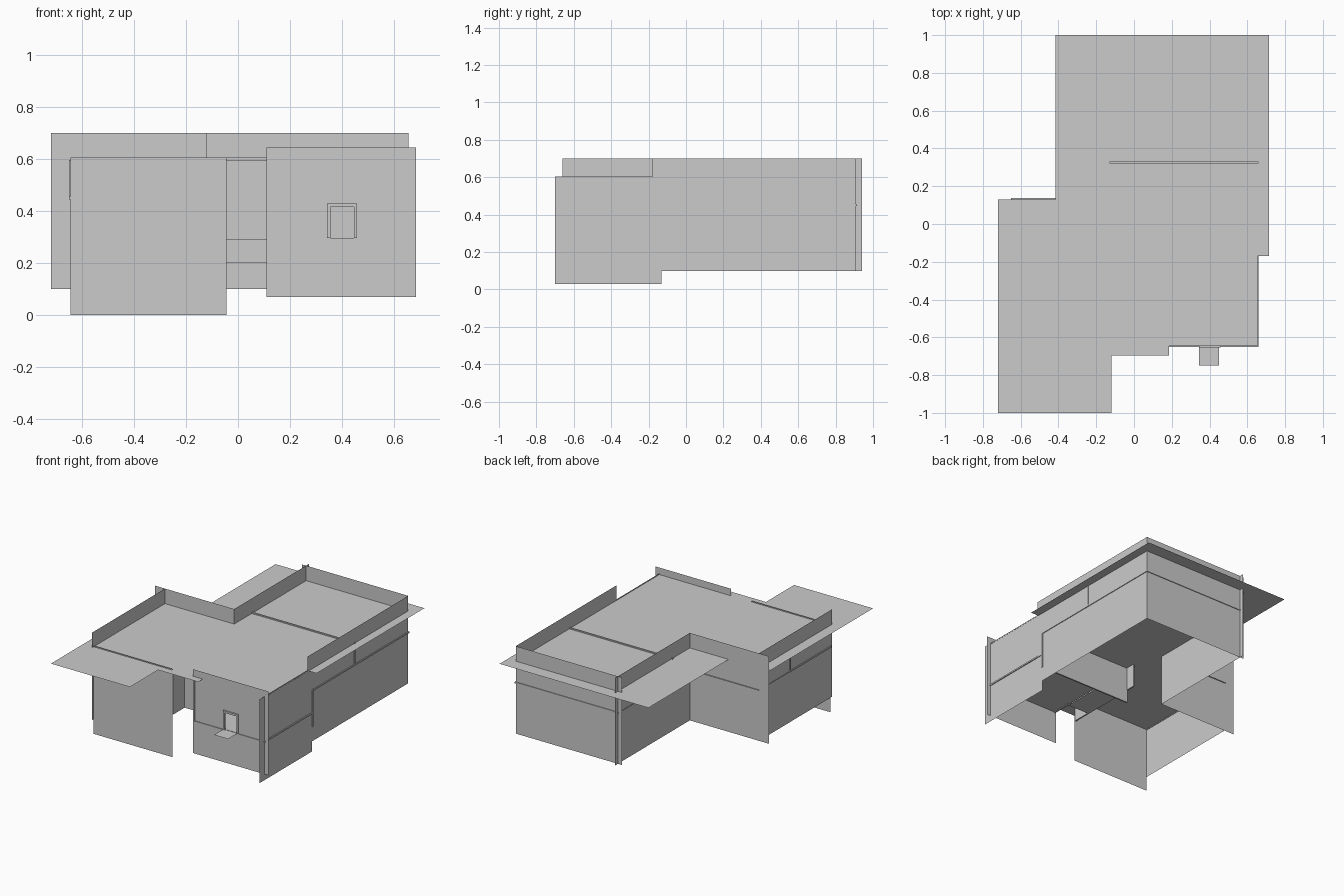
import bpy

if "Cube" in bpy.data.objects:
    bpy.data.objects.remove(bpy.data.objects["Cube"])

T = 0.01       # partition thickness
ROOF_Z = 0.597


def mesh_object(name, verts, faces):
    mesh = bpy.data.meshes.new(name)
    mesh.from_pydata(verts, [], faces)
    obj = bpy.data.objects.new(name, mesh)
    bpy.context.collection.objects.link(obj)
    return obj


def sheet(name, points, z):
    """Flat horizontal polygon."""
    return mesh_object(name, [(x, y, z) for x, y in points], [range(len(points))])


def rect(x0, x1, y0, y1):
    return [(x0, y0), (x1, y0), (x1, y1), (x0, y1)]


def wall_x(name, y, x0, x1, z0, z1):
    """Upright sheet running along x."""
    return mesh_object(name, [(x0, y, z0), (x1, y, z0), (x1, y, z1), (x0, y, z1)], [(0, 1, 2, 3)])


def wall_y(name, x, y0, y1, z0, z1):
    """Upright sheet running along y."""
    return mesh_object(name, [(x, y0, z0), (x, y1, z0), (x, y1, z1), (x, y0, z1)], [(0, 1, 2, 3)])


def box(name, x0, x1, y0, y1, z0, z1):
    v = [(x, y, z) for z in (z0, z1) for x, y in rect(x0, x1, y0, y1)]
    f = [(3, 2, 1, 0), (4, 5, 6, 7)] + [(i, (i + 1) % 4, (i + 1) % 4 + 4, i + 4) for i in range(4)]
    return mesh_object(name, v, f)


# Roof with stepped outline
sheet("roof", [(-0.72, -1), (-0.12, -1), (-0.12, -0.695), (0.185, -0.695), (0.185, -0.645),
               (0.655, -0.645), (0.655, -0.17), (0.715, -0.17), (0.715, 1),
               (-0.415, 1), (-0.415, 0.13), (-0.72, 0.13)], ROOF_Z)

# Outer walls, the tall ones rising past the roof as parapets
wall_x("front_left_wall", -0.645, -0.645, -0.045, 0, 0.605)
wall_y("left_wall", -0.645, -0.66, 0.13, 0.10, 0.70)
wall_x("left_rear_wall", 0.13, -0.72, -0.12, 0.10, 0.70)
wall_y("rear_left_wall", -0.12, 0.13, 0.94, 0.10, 0.70)
wall_x("back_wall", 0.91, -0.15, 0.655, 0.10, 0.70)
wall_y("right_rear_wall", 0.655, -0.18, 0.91, 0.10, 0.70)
wall_y("right_front_wall", 0.654, -0.70, -0.13, 0.03, 0.605)

# Front right wall with a door opening
xs, zs = (0.11, 0.355, 0.447, 0.685), (0.07, 0.297, 0.415, 0.645)
mesh_object("front_right_wall", [(x, -0.645, z) for z in zs for x in xs],
            [(4 * j + i, 4 * j + i + 1, 4 * j + i + 5, 4 * j + i + 4)
             for j in range(3) for i in range(3) if (i, j) != (1, 1)])

# Door frame and balcony sheet
box("door_jamb_left", 0.343, 0.355, -0.655, -0.640, 0.297, 0.428)
box("door_jamb_right", 0.447, 0.457, -0.655, -0.640, 0.297, 0.428)
box("door_head", 0.355, 0.447, -0.655, -0.640, 0.415, 0.428)
sheet("balcony", rect(0.343, 0.45, -0.75, -0.65), 0.297)

# Split-level floors, edges just showing through the walls
sheet("left_floor", rect(-0.65, -0.05, -0.645, 0.137), 0.45)
sheet("rear_floor", rect(-0.125, 0.66, -0.13, 0.915), 0.45)
sheet("front_right_floor", rect(0.115, 0.66, -0.65, -0.13), 0.295)
sheet("entry_floor", rect(-0.05, 0.115, -0.51, -0.13), 0.29)

# Floor edge bands on the outer faces
box("floor_edge_right", 0.65, 0.66, -0.13, 0.915, 0.445, 0.455)
box("floor_edge_back", -0.125, 0.66, 0.905, 0.915, 0.445, 0.455)
box("floor_edge_left", -0.65, -0.64, -0.65, -0.2, 0.445, 0.455)
box("floor_edge_front_right", 0.65, 0.66, -0.65, -0.13, 0.29, 0.30)

# Partitions and the step between levels
box("rear_partition", -0.13, 0.66, 0.32, 0.33, 0.45, 0.605)
box("left_partition", -0.65, -0.05, -0.21, -0.20, 0.45, ROOF_Z)
box("hall_partition", -0.05 - T / 2, -0.05 + T / 2, -0.64, -0.06, 0.29, ROOF_Z)
box("entry_side_partition", 0.115, 0.115 + T, -0.65, -0.51, 0.29, ROOF_Z)
box("entry_wall", -0.045, 0.115, -0.515, -0.505, 0.29, ROOF_Z)
box("level_step", -0.05, 0.66, -0.135, -0.125, 0.20, 0.45)
